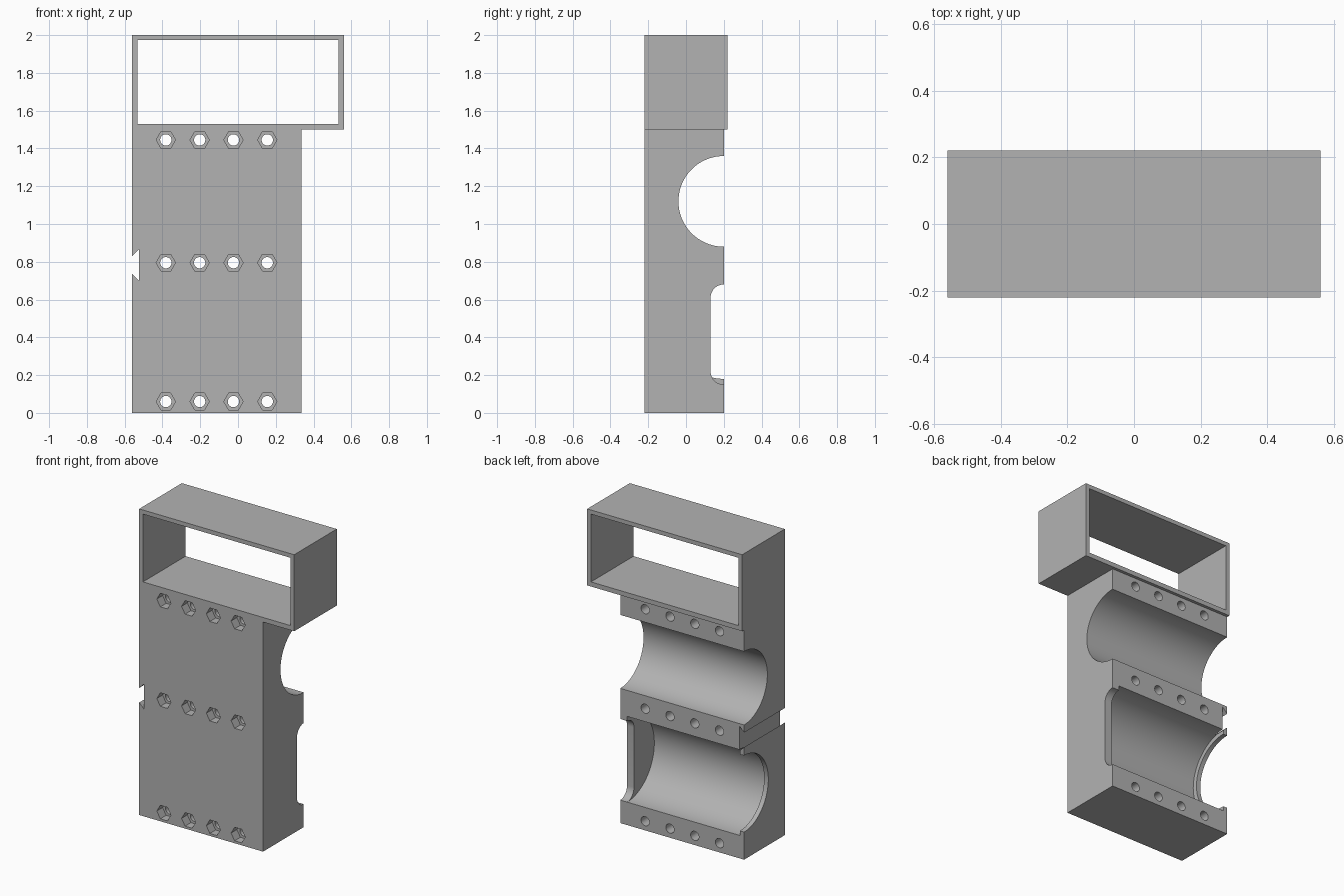
import bpy, bmesh
from math import cos, sin, pi, radians

cube = bpy.data.objects.get("Cube")
if cube:
    bpy.data.objects.remove(cube, do_unlink=True)

grey = bpy.data.materials.new("plain grey")
grey.use_nodes = True
COLOUR = (0.448, 0.448, 0.448, 1)
grey.diffuse_color = COLOUR
grey.node_tree.nodes["Principled BSDF"].inputs["Base Color"].default_value = COLOUR


def arc(cu, cv, r, a0, a1, n):
    """Points on an arc, angles in degrees."""
    return [(cu + r * cos(radians(a0 + (a1 - a0) * i / n)),
             cv + r * sin(radians(a0 + (a1 - a0) * i / n))) for i in range(n + 1)]


def circle(cu, cv, r, n):
    return arc(cu, cv, r, 0, 360, n)[:-1]


def rect(u0, u1, v0, v1):
    return [(u0, v0), (u1, v0), (u1, v1), (u0, v1)]


def prisms(name, profiles, axis, start, end):
    """Extrude profiles along x (points are y, z) or along y (points are x, z)."""
    bm = bmesh.new()
    for pts in profiles:
        def ring(d):
            return [bm.verts.new((d, u, v) if axis == "x" else (u, d, v)) for u, v in pts]
        a, b = ring(start), ring(end)
        bm.faces.new(a)
        bm.faces.new(b)
        for i in range(len(a)):
            j = (i + 1) % len(a)
            bm.faces.new((a[i], a[j], b[j], b[i]))
    bmesh.ops.recalc_face_normals(bm, faces=bm.faces)
    mesh = bpy.data.meshes.new(name)
    bm.to_mesh(mesh)
    bm.free()
    mesh.materials.append(grey)
    ob = bpy.data.objects.new(name, mesh)
    bpy.context.collection.objects.link(ob)
    return ob


def combine(target, tool, operation):
    """Apply a boolean and remove the tool object."""
    tool.hide_render = True
    mod = target.modifiers.new(tool.name, "BOOLEAN")
    mod.operation, mod.solver, mod.object = operation, "EXACT", tool
    bpy.context.view_layer.objects.active = target
    bpy.ops.object.modifier_apply(modifier=mod.name)
    bpy.data.objects.remove(tool, do_unlink=True)


LEFT, RIGHT, EDGE = -0.56, 0.335, 0.56
FRONT, BACK = -0.22, 0.2

# Block with a dovetail groove along one side
block = prisms("clamp_block", [[
    (LEFT, 0), (RIGHT, 0), (RIGHT, 1.515), (LEFT, 1.515),
    (LEFT, 0.83), (-0.525, 0.865), (-0.525, 0.7), (LEFT, 0.735)]], "y", FRONT, BACK)

# Rectangular open frame on top
frame = prisms("top_frame", [rect(LEFT, EDGE, 1.5, 2)], "y", FRONT, 0.22)
combine(frame, prisms("frame_opening", [rect(-0.533, 0.533, 1.53, 1.973)], "y", -0.5, 0.5),
        "DIFFERENCE")
combine(block, frame, "UNION")

# Upper channel, lower channel, its round lip and the slotted end wall
slot = ([(0.3, 0.15)] + arc(BACK, 0.22, 0.07, 270, 180, 10)
        + arc(BACK, 0.61, 0.07, 180, 90, 10) + [(0.3, 0.68)])
cutters = [
    prisms("upper_channel", [circle(BACK, 1.12, 0.24, 96)], "x", -1, 1),
    prisms("lower_channel", [circle(BACK, 0.43, 0.28, 96)], "x", -0.53, 0.285),
    prisms("round_lip", [circle(BACK, 0.43, 0.25, 96)], "x", -1, -0.3),
    prisms("end_slot", [slot], "x", 0.2, 0.6),
]

# Bolt holes with hexagonal nut pockets on the front
spots = [(-0.382 + 0.179 * i, z) for z in (0.06, 0.795, 1.445) for i in range(4)]
cutters.append(prisms("bolt_holes", [circle(x, z, 0.03, 32) for x, z in spots], "y", -0.5, 0.5))
cutters.append(prisms("nut_pockets", [circle(x, z, 0.051, 6) for x, z in spots],
                      "y", -0.5, FRONT + 0.06))
for cutter in cutters:
    combine(block, cutter, "DIFFERENCE")

# Smooth channels, sharp edges
bpy.ops.object.select_all(action="DESELECT")
block.select_set(True)
bpy.context.view_layer.objects.active = block
bpy.ops.object.shade_smooth_by_angle(angle=radians(25))
